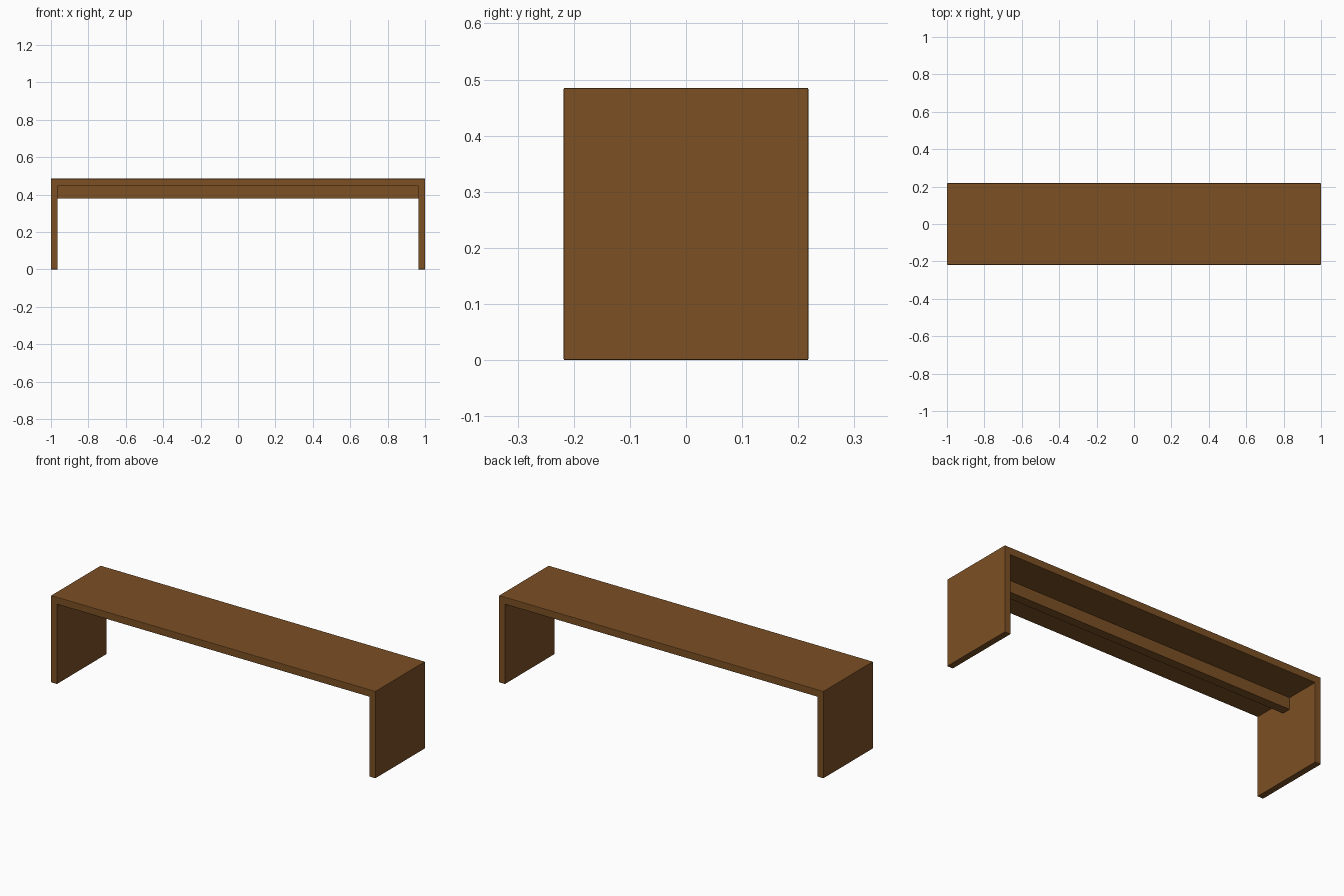
import bpy
import bmesh

if "Cube" in bpy.data.objects:
    bpy.data.objects.remove(bpy.data.objects["Cube"])

wood = bpy.data.materials.new("brown_wood")
wood.diffuse_color = (0.20, 0.08, 0.018, 1)
wood.use_nodes = True
wood.node_tree.nodes["Principled BSDF"].inputs["Base Color"].default_value = wood.diffuse_color

W, H, D = 1.0, 0.485, 0.218   # half length, height, half depth
LEG, TOP = 0.036, 0.04        # thickness of legs and seat


def extrude_profile(name, points, half_depth, bevel=0.0):
    """Extrude an x-z outline along y, centred on y = 0."""
    bm = bmesh.new()
    face = bm.faces.new([bm.verts.new((x, -half_depth, z)) for x, z in points])
    ext = bmesh.ops.extrude_face_region(bm, geom=[face])
    moved = [v for v in ext["geom"] if isinstance(v, bmesh.types.BMVert)]
    bmesh.ops.translate(bm, verts=moved, vec=(0, 2 * half_depth, 0))
    bmesh.ops.recalc_face_normals(bm, faces=bm.faces)
    mesh = bpy.data.meshes.new(name)
    bm.to_mesh(mesh)
    bm.free()
    mesh.materials.append(wood)
    obj = bpy.data.objects.new(name, mesh)
    bpy.context.collection.objects.link(obj)
    if bevel:
        mod = obj.modifiers.new("soft_edges", "BEVEL")
        mod.width = bevel
        mod.segments = 2
    return obj


# Seat and both panel legs as one continuous bent board
xi, zi = W - LEG, H - TOP
extrude_profile("bench_seat_and_legs", [
    (-W, 0), (-xi, 0), (-xi, zi), (xi, zi),
    (xi, 0), (W, 0), (W, H), (-W, H)], D, 0.002)

# Support rail under the middle of the seat
extrude_profile("support_rail", [
    (-xi, 0.38), (xi, 0.38), (xi, zi), (-xi, zi)], 0.025)
